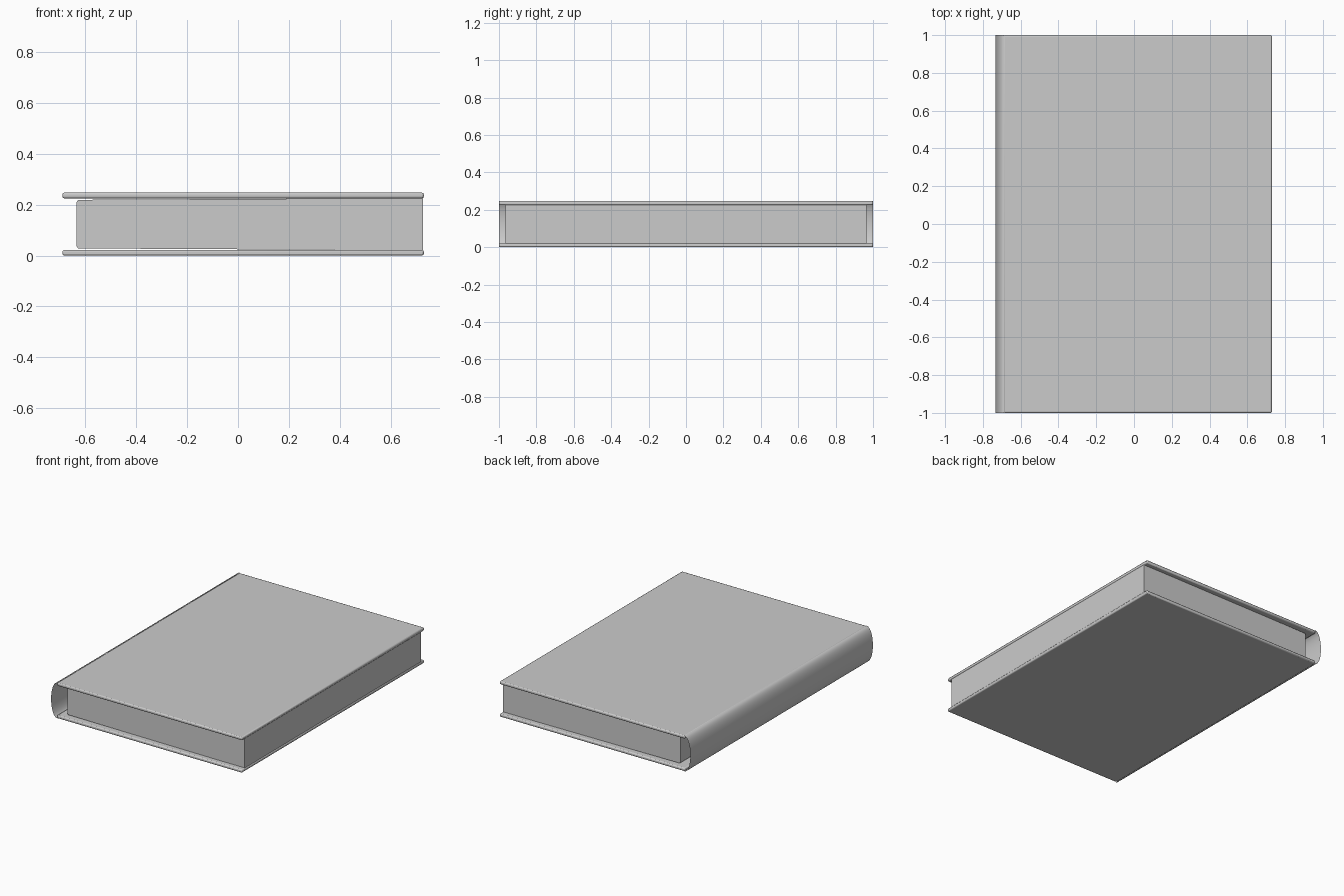
import bpy, bmesh, math

if "Cube" in bpy.data.objects:
    bpy.data.objects.remove(bpy.data.objects["Cube"])

grey = bpy.data.materials.new("plain_grey")
grey.diffuse_color = (0.6, 0.6, 0.6, 1)
grey.use_nodes = True
grey.node_tree.nodes["Principled BSDF"].inputs["Base Color"].default_value = grey.diffuse_color


def extrude_profile(name, pts, y, closed=True):
    """Sweep an x/z profile from -y to +y, capped when closed."""
    bm = bmesh.new()
    a = [bm.verts.new((x, -y, z)) for x, z in pts]
    b = [bm.verts.new((x, y, z)) for x, z in pts]
    n = len(pts)
    for i in range(n if closed else n - 1):
        j = (i + 1) % n
        bm.faces.new((a[i], a[j], b[j], b[i]))
    if closed:
        bm.faces.new(a[::-1])
        bm.faces.new(b)
        bmesh.ops.recalc_face_normals(bm, faces=bm.faces)
    me = bpy.data.meshes.new(name)
    bm.to_mesh(me)
    bm.free()
    me.materials.append(grey)
    ob = bpy.data.objects.new(name, me)
    bpy.context.collection.objects.link(ob)
    return ob


def bevel(ob, width, segments):
    m = ob.modifiers.new("soft_edges", "BEVEL")
    m.width, m.segments = width, segments


# Two cover boards with softly rounded edges
for name, z0, z1 in (("back_cover", 0.0, 0.022), ("front_cover", 0.225, 0.247)):
    board = extrude_profile(name, [(-0.69, z0), (0.73, z0), (0.73, z1), (-0.69, z1)], 1.0)
    bevel(board, 0.007, 2)

# Page block, slightly thinner towards the spine, set in from the cover ends
pages = extrude_profile("page_block", [
    (-0.628, 0.028), (0.727, 0.021), (0.727, 0.226), (-0.628, 0.219),
    (-0.634, 0.21), (-0.634, 0.037)], 0.965)

# Thin curved spine, bulging outwards between the cover edges
arc = []
for i in range(25):
    t = math.pi * (0.5 + i / 24)
    arc.append((-0.687 + 0.047 * math.cos(t), 0.1235 + 0.1235 * math.sin(t)))
spine = extrude_profile("spine", arc, 1.0, closed=False)

# Smooth shading on the rounded parts
for ob in bpy.context.scene.objects:
    bpy.ops.object.select_all(action="DESELECT")
    ob.select_set(True)
    bpy.context.view_layer.objects.active = ob
    bpy.ops.object.shade_smooth_by_angle(angle=math.radians(30))
